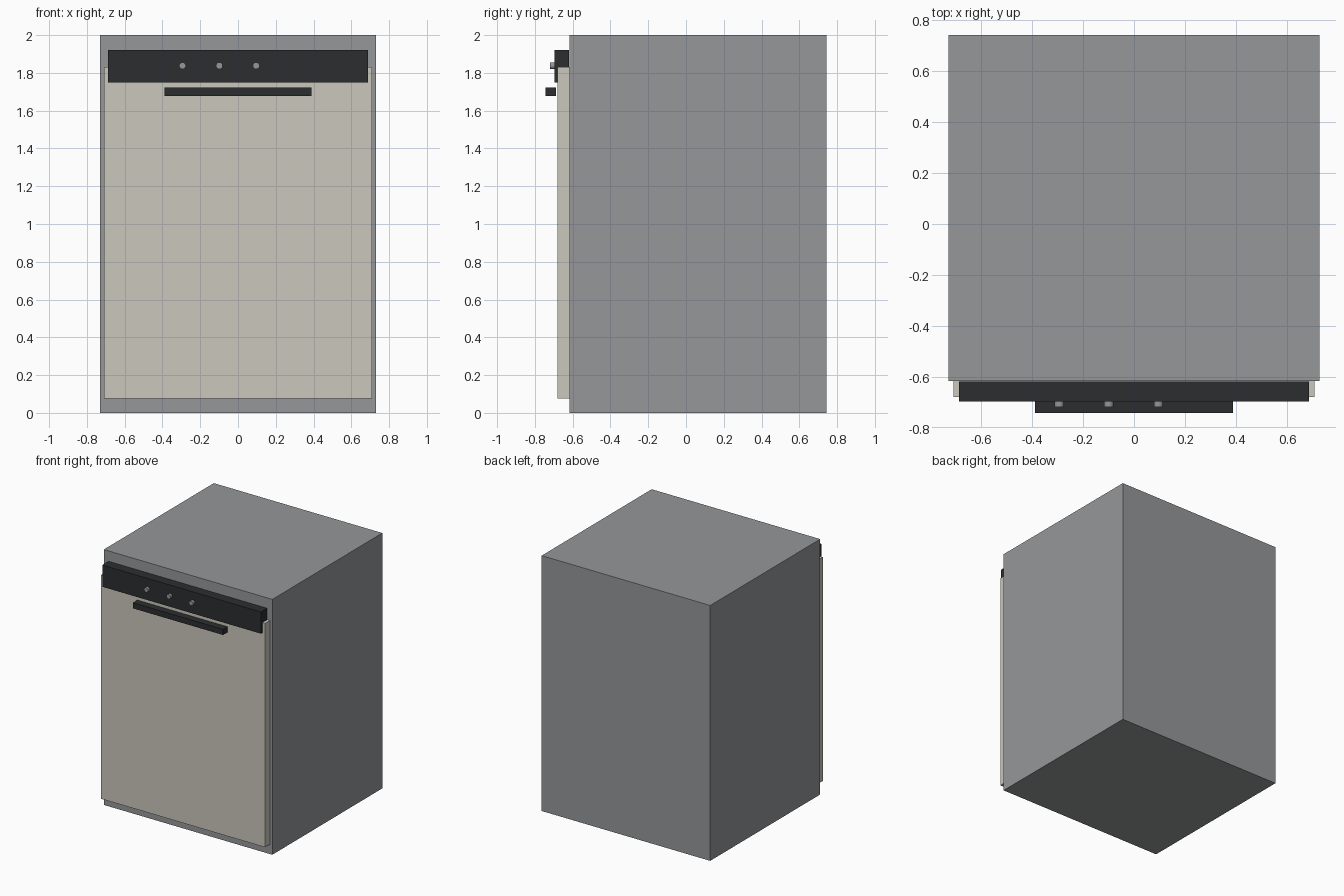
import bpy, math

if "Cube" in bpy.data.objects:
    bpy.data.objects.remove(bpy.data.objects["Cube"])


def box(name, x, y, z, mat=None):
    """Axis-aligned box from (min, max) ranges."""
    bpy.ops.mesh.primitive_cube_add(
        size=1, location=[(a + b) / 2 for a, b in (x, y, z)])
    ob = bpy.context.object
    ob.name = name
    ob.scale = [b - a for a, b in (x, y, z)]
    bpy.ops.object.transform_apply(location=False, rotation=False, scale=True)
    if mat:
        ob.data.materials.append(mat)
    return ob


def material(name, color):
    m = bpy.data.materials.new(name)
    m.diffuse_color = (*color, 1)
    m.use_nodes = True
    m.node_tree.nodes["Principled BSDF"].inputs["Base Color"].default_value = m.diffuse_color
    return m


black = material("black_trim", (0.025, 0.027, 0.03))
cream = material("door_finish", (0.6, 0.57, 0.51))
steel = material("body_grey", (0.3, 0.31, 0.32))

# Cabinet body and door
box("cabinet", (-0.73, 0.73), (-0.618, 0.743), (0, 2), steel)
box("door", (-0.71, 0.71), (-0.68, -0.618), (0.077, 1.83), cream)

# Control strip and handle
box("control_panel", (-0.687, 0.687), (-0.697, -0.62), (1.75, 1.92), black)
box("handle", (-0.39, 0.39), (-0.743, -0.688), (1.678, 1.722), black)

# Row of three buttons
for i in range(3):
    bpy.ops.mesh.primitive_cylinder_add(
        vertices=16, radius=0.018, depth=0.022,
        location=(-0.294 + 0.195 * i, -0.708, 1.838),
        rotation=(math.pi / 2, 0, 0))
    bpy.context.object.name = f"button_{i + 1}"
    bpy.context.object.data.materials.append(steel)
    bpy.ops.object.shade_smooth_by_angle()
